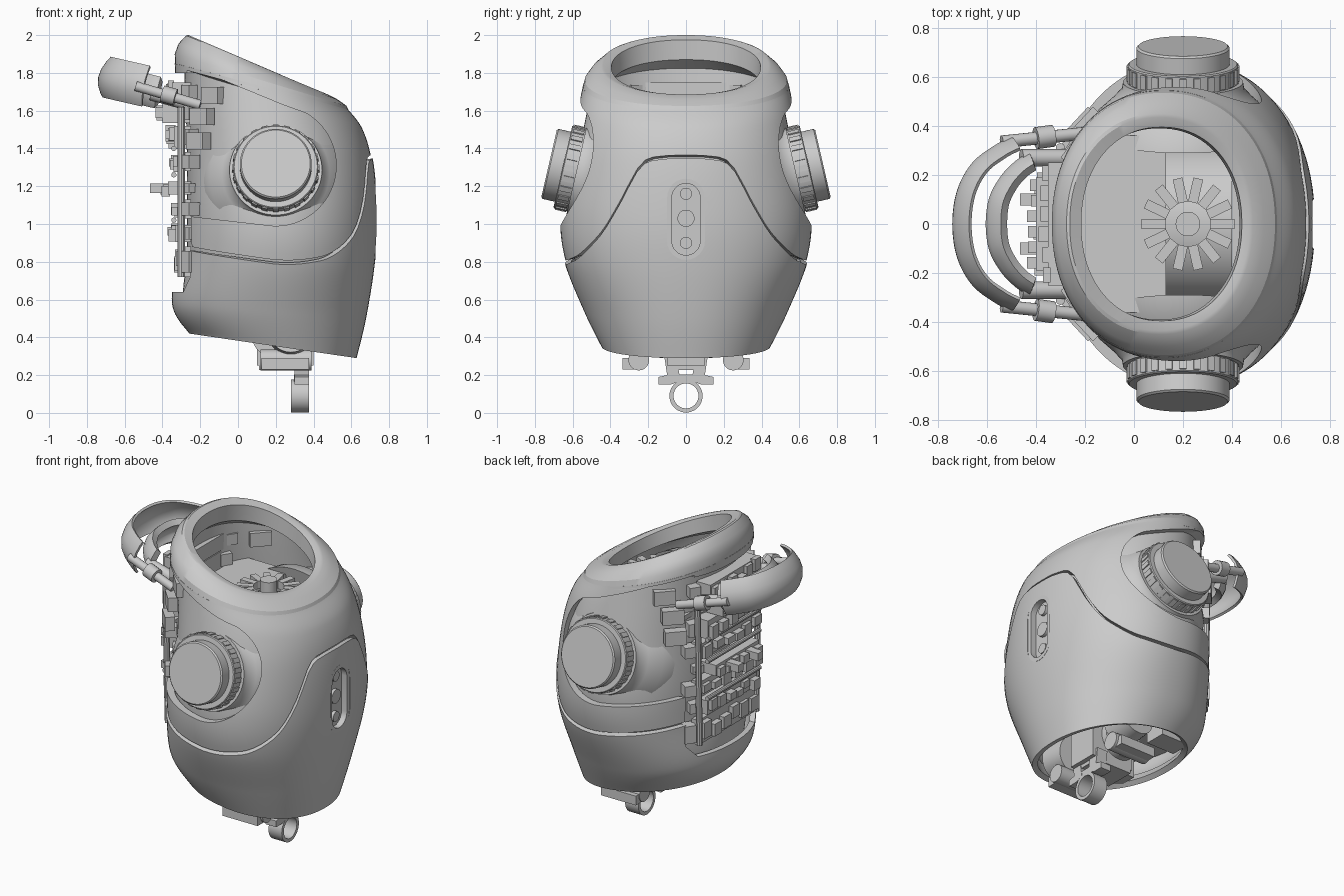
import bpy, bmesh, math, random
from math import sin, cos, pi, radians
from mathutils import Vector, Matrix

random.seed(11)
if "Cube" in bpy.data.objects:
    bpy.data.objects.remove(bpy.data.objects["Cube"])

grey = bpy.data.materials.new("light_grey")
grey.use_nodes = True
grey.diffuse_color = (0.6, 0.6, 0.6, 1)
grey.node_tree.nodes["Principled BSDF"].inputs["Base Color"].default_value = (0.6, 0.6, 0.6, 1)


def make(name, bm, thick=0, cutters=(), angle=35):
    """Turn a bmesh into a finished object, with optional thickness and cuts."""
    bmesh.ops.recalc_face_normals(bm, faces=bm.faces)
    me = bpy.data.meshes.new(name)
    bm.to_mesh(me)
    bm.free()
    ob = bpy.data.objects.new(name, me)
    bpy.context.collection.objects.link(ob)
    if thick:
        m = ob.modifiers.new("thickness", "SOLIDIFY")
        m.thickness, m.offset = thick, -1
    for c in cutters:
        m = ob.modifiers.new("cut", "BOOLEAN")
        m.operation, m.object, m.solver = "DIFFERENCE", c, "EXACT"
    if ob.modifiers:
        dg = bpy.context.evaluated_depsgraph_get()
        ob.data = bpy.data.meshes.new_from_object(ob.evaluated_get(dg))
        ob.modifiers.clear()
    ob.data.materials.clear()
    ob.data.materials.append(grey)
    ob.data.shade_smooth()
    ob.data.set_sharp_from_angle(angle=radians(angle))
    return ob


def grid(rows, wrap=True, loop=False):
    """Skin rows of points with quads."""
    bm = bmesh.new()
    vs = [[bm.verts.new(p) for p in r] for r in rows]
    if loop:
        vs.append(vs[0])
    n = len(rows[0])
    for a, b in zip(vs, vs[1:]):
        for i in range(n if wrap else n - 1):
            j = (i + 1) % n
            bm.faces.new((a[i], a[j], b[j], b[i]))
    return bm


def add_box(bm, c, s, turn=0):
    spot = Matrix.Translation(c) @ Matrix.Rotation(turn, 4, "Z")
    bmesh.ops.create_cube(bm, size=1, matrix=spot @ Matrix.Diagonal((*s, 1)))


def add_tube(bm, a, b, r, seg=32):
    a, b = Vector(a), Vector(b)
    rot = (b - a).to_track_quat("Z", "Y").to_matrix().to_4x4()
    bmesh.ops.create_cone(bm, cap_ends=True, segments=seg, radius1=r, radius2=r,
                          depth=(b - a).length, matrix=Matrix.Translation((a + b) / 2) @ rot)


def prism(pts, axis, lo, hi):
    """Extrude a flat outline along the x or y axis."""
    place = (lambda u, v, d: (d, u, v)) if axis == "x" else (lambda u, v, d: (u, d, v))
    bm = grid([[place(u, v, d) for u, v in pts] for d in (lo, hi)])
    bmesh.ops.holes_fill(bm, edges=bm.edges)
    return bm


def spline(pts, t):
    i = max(0, min(int(t), len(pts) - 2))
    f = t - i
    p = [Vector(pts[max(0, min(k, len(pts) - 1))]) for k in range(i - 1, i + 3)]
    return 0.5 * (2 * p[1] + (p[2] - p[0]) * f + (2 * p[0] - 5 * p[1] + 4 * p[2] - p[3]) * f ** 2
                  + (3 * p[1] - p[0] - 3 * p[2] + p[3]) * f ** 3)


# Body sections: chest x, chest z, back x, back z, half width
BODY = [(.62, .29, -.25, .42, .44), (.67, .5, -.34, .57, .53), (.715, .78, -.32, .85, .64),
        (.73, 1.03, -.32, 1.1, .665), (.71, 1.32, -.32, 1.4, .62), (.66, 1.5, -.33, 1.68, .575),
        (.58, 1.61, -.335, 1.85, .545)]
# Seam height from the chest centre to the side, every ten degrees
SEAM = [(t, 0) for t in (4.12, 4.1, 3.95, 3.25, 2.65, 2.3, 2.08, 1.98, 1.92, 1.9)]
SEG = 96


def section(s, a, grow=0):
    xf, zf, xb, zb, w = s
    sq = lambda v: math.copysign(abs(v) ** 0.93, v)
    k = sq(cos(a))
    return ((xf + xb) / 2 + k * ((xf - xb) / 2 + grow), (w + grow) * sq(sin(a)),
            (zf + zb) / 2 + k * (zf - zb) / 2)


def seam(a):
    d = abs(math.degrees(math.atan2(sin(a), cos(a))))
    return spline(SEAM, min(d, 90) / 10).x + max(0, d - 90) / 380


def shell(lo, hi, grow, n=28):
    angles = [2 * pi * i / SEG for i in range(SEG)]
    return grid([[section(spline(BODY, lo(a) + (hi(a) - lo(a)) * k / n), a, grow)
                  for a in angles] for k in range(n + 1)])


def pill(w, z0, z1, n=12):
    return [(w * cos(pi * i / n), z1 - w + w * sin(pi * i / n)) for i in range(n + 1)] + \
           [(-w * cos(pi * i / n), z0 + w - w * sin(pi * i / n)) for i in range(n + 1)]


# Cutters: shoulder bays, back opening, chest slot
bay = [(.2 + .32 * cos(radians(d)), 1.31 + .32 * sin(radians(d))) for d in range(-100, 61, 5)]
bay += [(.24, 1.63), (-.1, 1.77), (-.6, 1.9), (-.6, 1.08)]
cutters = [make("bay_cutter", prism(bay, "y", s * .3, s * 1.0)) for s in (1, -1)]
back = [(-.36, 1.8), (.36, 1.8), (.36, .72), (.29, .64), (-.29, .64), (-.36, .72)]
cutters.append(make("back_cutter", prism(back, "x", -.8, -.08)))
cutters.append(make("slot_cutter", prism(pill(.1, .81, 1.24), "x", .5, .9)))

# Outer shells and inner hull
make("lower_shell", shell(lambda a: 0, seam, .008), .035, cutters[2:])
make("upper_shell", shell(lambda a: seam(a) + .08, lambda a: 6, 0), .045, cutters[:3])
make("inner_hull", shell(lambda a: .5, lambda a: 5.9, -.05))
for c in cutters:
    bpy.data.objects.remove(c)

# Neck collar
COLLAR = [(.592, 1.585, -.333, 1.83, .55), (.575, 1.625, -.335, 1.9, .535), (.53, 1.658, -.315, 1.955, .5),
          (.485, 1.682, -.275, 1.998, .45), (.47, 1.686, -.262, 2.0, .435), (.44, 1.685, -.215, 1.975, .395),
          (.43, 1.60, -.225, 1.87, .39), (.5, 1.56, -.29, 1.82, .48)]
make("neck_collar", grid([[section(s, 2 * pi * i / SEG) for i in range(SEG)] for s in COLLAR], loop=True),
     angle=25)

# Neck interior: rear deck, drum and radial fittings
bm = bmesh.new()
add_box(bm, (-.05, 0, 1.54), (.36, .72, .03))
add_tube(bm, (.13, 0, 1.22), (.4, 0, 1.22), .33, 48)
add_tube(bm, (.22, 0, 1.5), (.22, 0, 1.66), .05)
for i in range(14):
    a = 2 * pi * i / 14
    add_box(bm, (.22 + .14 * cos(a), .14 * sin(a), 1.59), (.1, .04, .05), a)
make("neck_interior", bm)

# Chest slot fittings
bm = prism(pill(.098, .815, 1.235), "x", .62, .685)
for z, r in ((.9, .032), (1.03, .045), (1.16, .032)):
    add_tube(bm, (.66, 0, z), (.705, 0, z), r)
make("chest_slot_panel", bm)
rim = [[(x, y, z) for y, z in pill(w, .91 - w, 1.14 + w)]
       for w, x in ((.1, .69), (.1, .728), (.075, .728), (.075, .69))]
make("chest_slot_rim", grid(rim, loop=True))

# Shoulder joints, tilted slightly upward
JOINT = [(.001, 0), (.182, 0), (.19, -.008), (.19, -.075), (.22, -.075), (.225, -.08), (.225, -.15),
         (.245, -.15), (.25, -.18), (.285, -.22), (.35, -.28), (.38, -.36)]
for side, s in (("right", -1), ("left", 1)):
    axis = Vector((0, s * cos(radians(13)), sin(radians(13))))
    pose = Matrix.Translation((.2, s * .725, 1.32)) @ axis.to_track_quat("Z", "X").to_matrix().to_4x4()
    rows = [[pose @ Vector((r * cos(2 * pi * i / 64), r * sin(2 * pi * i / 64), d)) for i in range(64)]
            for r, d in JOINT]
    bm = grid(rows)
    bmesh.ops.holes_fill(bm, edges=bm.edges)
    for i in range(24):
        spot = pose @ Matrix.Rotation(2 * pi * i / 24, 4, "Z") @ Matrix.Translation((.225, 0, -.115))
        bmesh.ops.create_cube(bm, size=1, matrix=spot @ Matrix.Diagonal((.012, .03, .06, 1)))
    make("shoulder_joint_" + side, bm)

# Back machinery: stepped housings with slots, pipes and small blocks
bm = bmesh.new()
for z, h, w, x in ((1.7, .1, .5, -.35), (1.59, .11, .38, -.4), (1.46, .12, .52, -.34), (1.33, .1, .6, -.32),
                   (1.19, .07, .44, -.37), (1.08, .1, .6, -.31), (.95, .09, .5, -.33), (.8, .16, .6, -.3)):
    add_box(bm, ((x - .25) / 2, 0, z), (-.25 - x, w, h))
    for s in (1, -1):
        for k in range(3):
            d = random.uniform(.01, .035)
            y = s * w * (k + .5) / 6
            add_box(bm, (x - d / 2, y, z + random.uniform(-.02, .02)), (d + .02, w / 8, h * random.uniform(.4, .8)))
        add_box(bm, (-.25, s * (w / 2 + .03), z), (.07, .07, h * .7), s * -.6)
for z in (1.02, 1.26, 1.4):
    add_tube(bm, (-.34, -.27, z), (-.34, .27, z), .014, 10)
for s in (1, -1):
    add_tube(bm, (-.3, s * .29, .72), (-.3, s * .31, 1.62), .02, 10)
    add_box(bm, (-.42, s * .1, 1.19), (.09, .05, .05))
    for z, x in ((1.44, -.21), (1.57, -.19), (1.68, -.13)):
        add_box(bm, (x, s * .41, z), (.06, .13, .09), s * -.75)
make("back_machinery", bm)


# Back handle: outer and inner bands on two arms
def band(name, half, height, thick, z0):
    pts = half + [(x, -y) for x, y in half[-2::-1]]
    path = [spline([(x, y, 0) for x, y in pts], (len(pts) - 1) * i / 48) for i in range(49)]
    mid = [Vector((p.x, p.y, z0 + (-.45 - p.x) * .2)) for p in path]
    up = Vector((.2, 0, 1)).normalized() * height / 2
    rows = []
    for k in (-1, -.8, -.4, 0, .4, .8, 1):
        rows.append([m + up * k - Vector((m.x + .4, m.y, 0)).normalized() * .045 * k * k for m in mid])
    make(name, grid(rows, wrap=False), thick)


band("handle_outer", [(-.5, .355), (-.57, .32), (-.66, .25), (-.72, .14), (-.74, 0)], .22, .015, 1.72)
band("handle_inner", [(-.43, .29), (-.48, .26), (-.54, .2), (-.59, .11), (-.605, 0)], .17, .04, 1.7)
bm = bmesh.new()
for s in (1, -1):
    add_tube(bm, (-.2, s * .37, 1.63), (-.54, s * .335, 1.73), .026, 16)
    add_tube(bm, (-.33, s * .36, 1.67), (-.4, s * .35, 1.69), .045, 16)
    add_tube(bm, (-.28, s * .27, 1.64), (-.46, s * .27, 1.69), .035, 16)
make("handle_arms", bm)

# Underside: floor, hip drums, waist block
bm = bmesh.new()
bmesh.ops.create_cone(bm, cap_ends=True, segments=48, radius1=.46, radius2=.46, depth=.03,
                      matrix=Matrix.Translation((.17, 0, .6)))
add_box(bm, (.25, 0, .4), (.3, .2, .3))
add_tube(bm, (.2, -.14, .42), (.2, .14, .42), .13)
for s in (1, -1):
    add_tube(bm, (.28, s * .2, .42), (.28, s * .36, .44), .12)
    add_tube(bm, (.12, s * .25, .28), (.39, s * .25, .28), .055)
    add_box(bm, (.25, s * .3, .26), (.25, .07, .06))
    add_box(bm, (-.05, s * .25, .5), (.2, .14, .16))
make("hip_machinery", bm)

# Waist bracket with ring
ring = [[(x, r * cos(2 * pi * i / 40), .09 + r * sin(2 * pi * i / 40)) for i in range(40)]
        for r, x in ((.088, .28), (.088, .375), (.066, .375), (.066, .28))]
make("waist_ring", grid(ring, loop=True))
LEG = [(.03, .17), (.08, .15), (.145, .15), (.145, .19), (.1, .2), (.115, .3), (.05, .3)]
for side, s in (("right", -1), ("left", 1)):
    make("waist_leg_" + side, prism([(s * y, z) for y, z in LEG], "x", .3, .375))
bm = bmesh.new()
add_box(bm, (.335, 0, .185), (.075, .1, .035))
add_box(bm, (.24, 0, .25), (.26, .2, .045))
make("waist_bracket", bm)
